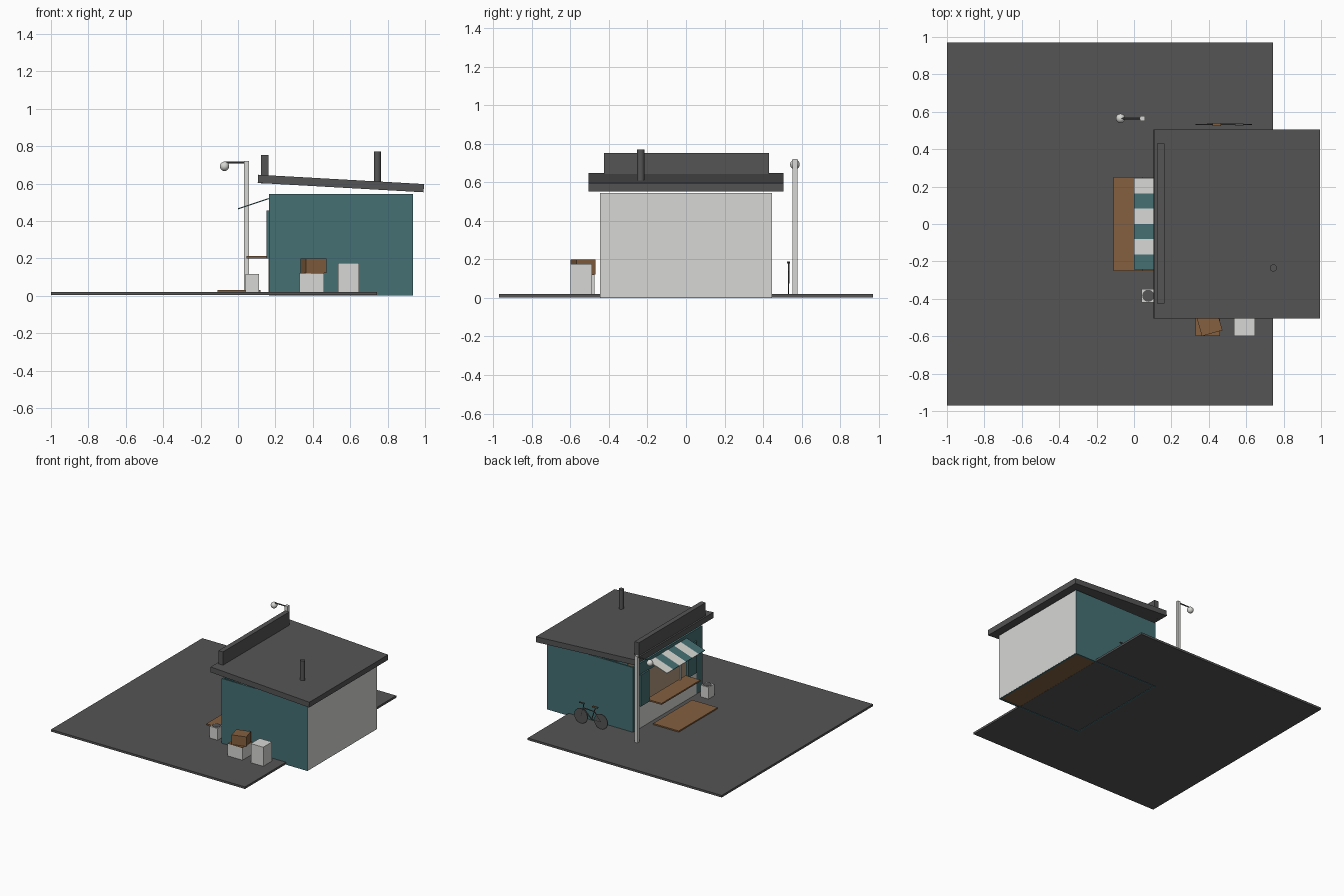
import bpy, math
from mathutils import Vector

if "Cube" in bpy.data.objects:
    bpy.data.objects.remove(bpy.data.objects["Cube"], do_unlink=True)


def material(name, r, g, b):
    m = bpy.data.materials.new(name)
    m.use_nodes = True
    m.diffuse_color = (r, g, b, 1)
    m.node_tree.nodes["Principled BSDF"].inputs["Base Color"].default_value = (r, g, b, 1)
    return m


DARK = material("charcoal", 0.09, 0.09, 0.09)
TEAL = material("teal", 0.06, 0.16, 0.17)
PALE = material("pale_grey", 0.68, 0.68, 0.66)
WOOD = material("brown_wood", 0.23, 0.115, 0.05)
TAN = material("warm_tan", 0.42, 0.31, 0.2)


def finish(name, mat):
    o = bpy.context.object
    o.name = name
    o.data.materials.append(mat)
    return o


def box(name, mat, x, y, z, turn=0.0, tilt=0.0):
    """Box given by its (low, high) range on each axis."""
    bpy.ops.mesh.primitive_cube_add(size=1, location=[sum(r) / 2 for r in (x, y, z)],
                                    rotation=(0, tilt, turn))
    o = finish(name, mat)
    o.scale = [r[1] - r[0] for r in (x, y, z)]
    return o


def rod(name, mat, a, b, radius, sides=12):
    """Cylinder between two points."""
    a, b = Vector(a), Vector(b)
    bpy.ops.mesh.primitive_cylinder_add(vertices=sides, radius=radius, depth=(b - a).length,
                                        location=(a + b) / 2)
    o = finish(name, mat)
    o.rotation_euler = (b - a).to_track_quat("Z", "Y").to_euler()
    bpy.ops.object.shade_smooth_by_angle()
    return o


# Paving
box("paving", DARK, (-1, 0.742), (-0.97, 0.97), (0.003, 0.02))

# Walls and floor
W, T, TOP = 0.445, 0.012, 0.545
FRONT, BACK = 0.165, 0.935
for side, s in (("left", 1), ("right", -1)):
    ys = sorted((s * W, s * (W - T)))
    box(side + "_wall", TEAL, (FRONT, BACK), ys, (0, TOP))
    box(side + "_front_wall", TEAL, (FRONT, FRONT + T), sorted((s * 0.25, s * W)), (0, TOP))
    box(side + "_shutter", TEAL, (0.152, FRONT), sorted((s * 0.25, s * 0.36)), (0.2, 0.455))
box("back_wall", TEAL, (BACK - T, BACK), (-W, W), (0, TOP))
box("back_cladding", PALE, (BACK, BACK + 0.001), (-W, W), (0.003, TOP))
box("upper_front_wall", TEAL, (FRONT, FRONT + T), (-0.25, 0.25), (0.45, TOP))
box("lower_front_wall", TEAL, (FRONT, FRONT + T), (-0.25, 0.25), (0, 0.2))
box("front_base_panel", PALE, (FRONT - 0.002, FRONT), (-0.37, 0.37), (0.02, 0.2))
box("floor", WOOD, (FRONT, BACK - T), (-W + T, W - T), (0.004, 0.024))

# Serving hatch
box("hatch_backboard", TAN, (0.24, 0.25), (-0.4, 0.4), (0.024, TOP))
box("hatch_post", PALE, (0.165, 0.175), (-0.175, -0.16), (0.2, 0.45))
box("counter", WOOD, (0.045, 0.18), (-0.25, 0.25), (0.2, 0.212))
box("door_mat", WOOD, (-0.11, 0.12), (-0.25, 0.25), (0.02, 0.03))

# Striped awning
slope = -math.atan2(0.055, 0.165)
for i in range(6):
    y = 0.245 - i * 0.0815
    box("awning_stripe", PALE if i % 2 == 0 else TEAL, (-0.004, 0.169),
        (y - 0.0815, y), (0.489, 0.495), tilt=slope)

# Roof, sign board and flue
box("roof", DARK, (0.106, 0.994), (-0.505, 0.505), (0.578, 0.622),
    tilt=math.atan2(0.05, 0.89))
box("sign_board", DARK, (0.122, 0.162), (-0.425, 0.43), (0.6, 0.752))
rod("flue", DARK, (0.745, -0.235, 0.57), (0.745, -0.235, 0.77), 0.019, 16)

# Lamp post
box("lamp_post", PALE, (0.032, 0.058), (0.552, 0.578), (0.02, 0.72))
rod("lamp_arm", DARK, (0.045, 0.565, 0.712), (-0.07, 0.565, 0.712), 0.005, 8)
bpy.ops.mesh.primitive_uv_sphere_add(segments=16, ring_count=10, radius=0.025,
                                     location=(-0.072, 0.565, 0.692))
finish("lamp_globe", PALE)
bpy.ops.object.shade_smooth()

# Bin and crates
box("bin", PALE, (0.04, 0.112), (-0.42, -0.348), (0.02, 0.115))
rod("bin_opening", DARK, (0.076, -0.384, 0.114), (0.076, -0.384, 0.117), 0.032, 20)
box("low_crate", PALE, (0.328, 0.46), (-0.6, -0.475), (0.02, 0.118))
box("low_crate_lid", WOOD, (0.328, 0.46), (-0.6, -0.475), (0.118, 0.122))
box("turned_crate", WOOD, (0.347, 0.461), (-0.586, -0.484), (0.122, 0.2), turn=math.radians(16))
box("tall_crate", PALE, (0.535, 0.647), (-0.6, -0.487), (0.02, 0.175))

# Bicycle
Y = 0.532
hub_front, hub_back = (0.57, Y, 0.08), (0.39, Y, 0.08)
seat, crank, head = (0.44, Y, 0.18), (0.475, Y, 0.075), (0.55, Y, 0.15)
for name, hub in (("front_wheel", hub_front), ("back_wheel", hub_back)):
    x, y, z = hub
    rod(name, DARK, (x, y - 0.003, z), (x, y + 0.003, z), 0.06, 24)
for a, b in ((hub_front, head), (head, crank), (crank, seat), (crank, hub_back),
             (hub_back, (0.45, Y, 0.145)), ((0.45, Y, 0.145), head),
             (head, (0.545, Y, 0.185))):
    rod("bicycle_tube", DARK, a, b, 0.004, 8)
box("bicycle_saddle", WOOD, (0.42, 0.465), (Y - 0.007, Y + 0.007), (0.178, 0.188))
box("handlebar", DARK, (0.54, 0.585), (Y - 0.005, Y + 0.005), (0.183, 0.19))
